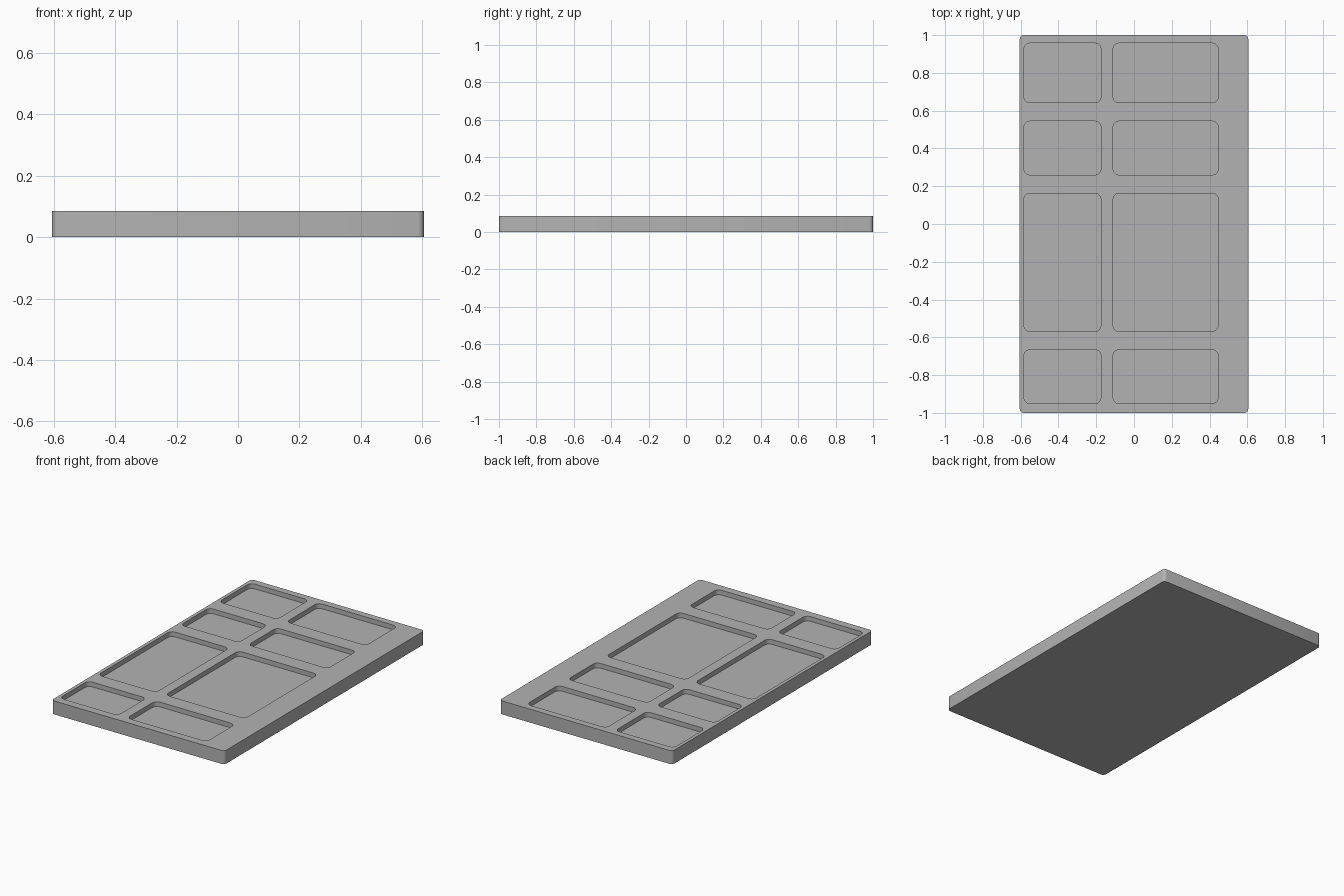
import bpy, bmesh, math

if "Cube" in bpy.data.objects:
    bpy.data.objects.remove(bpy.data.objects["Cube"])

HX, HY, TOP, FLOOR = 0.605, 1.0, 0.085, 0.055

grey = bpy.data.materials.new("plain grey")
grey.diffuse_color = (0.45, 0.45, 0.45, 1)
grey.use_nodes = True
grey.node_tree.nodes["Principled BSDF"].inputs["Base Color"].default_value = grey.diffuse_color


def rounded_rect(x0, x1, y0, y1, r, seg):
    """Counter-clockwise outline of a rectangle with rounded corners."""
    corners = [(x1 - r, y1 - r), (x0 + r, y1 - r), (x0 + r, y0 + r), (x1 - r, y0 + r)]
    pts = []
    for k, (cx, cy) in enumerate(corners):
        for i in range(seg + 1):
            a = math.pi / 2 * (k + i / seg)
            pts.append((cx + r * math.cos(a), cy + r * math.sin(a)))
    return pts


def loop(bm, pts, z):
    verts = [bm.verts.new((x, y, z)) for x, y in pts]
    return verts, [bm.edges.new((verts[i - 1], verts[i])) for i in range(len(verts))]


def walls(bm, low, high):
    for i in range(len(low)):
        bm.faces.new((low[i - 1], low[i], high[i], high[i - 1]))


bm = bmesh.new()

# Slab sides and underside
outline = rounded_rect(-HX, HX, -HY, HY, 0.02, 3)
base, _ = loop(bm, outline, 0)
rim, top_edges = loop(bm, outline, TOP)
walls(bm, base, rim)
bm.faces.new(base[::-1])

# Two columns by four rows of shallow pockets
for x0, x1 in ((-0.583, -0.175), (-0.111, 0.446)):
    for y0, y1 in ((-0.95, -0.666), (-0.568, 0.162), (0.26, 0.544), (0.642, 0.957)):
        pocket = rounded_rect(x0, x1, y0, y1, 0.03, 3)
        floor, _ = loop(bm, pocket, FLOOR)
        lip, lip_edges = loop(bm, pocket, TOP)
        walls(bm, lip, floor)
        bm.faces.new(floor)
        top_edges += lip_edges

# Top face around the pockets
bmesh.ops.triangle_fill(bm, edges=top_edges, use_beauty=True, normal=(0, 0, 1))
bmesh.ops.recalc_face_normals(bm, faces=bm.faces)

mesh = bpy.data.meshes.new("tray")
bm.to_mesh(mesh)
bm.free()
mesh.materials.append(grey)
tray = bpy.data.objects.new("tray", mesh)
bpy.context.collection.objects.link(tray)
bpy.context.view_layer.objects.active = tray
tray.select_set(True)
bpy.ops.object.shade_smooth_by_angle(angle=math.radians(35))
